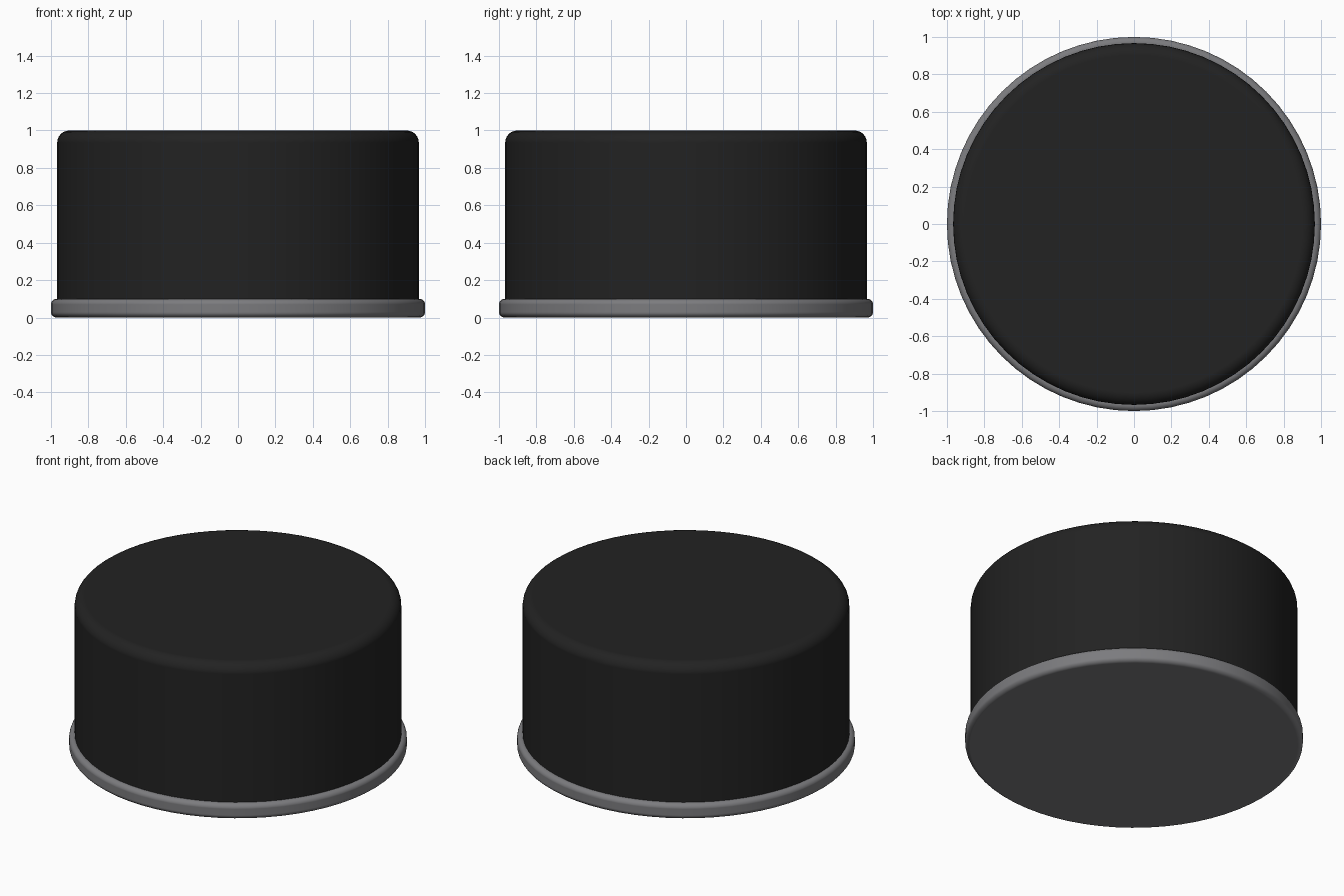
import bpy

cube = bpy.data.objects.get("Cube")
if cube:
    bpy.data.objects.remove(cube, do_unlink=True)


def make_material(name, rgb):
    mat = bpy.data.materials.new(name)
    mat.use_nodes = True
    color = (*rgb, 1.0)
    mat.diffuse_color = color
    mat.node_tree.nodes["Principled BSDF"].inputs["Base Color"].default_value = color
    return mat


def rounded_disc(name, radius, bottom, top, rounding, mat):
    """Smooth cylinder standing between two heights, with rounded rims."""
    bpy.ops.mesh.primitive_cylinder_add(
        vertices=64, radius=radius, depth=top - bottom,
        location=(0, 0, (bottom + top) / 2))
    obj = bpy.context.object
    obj.name = name
    obj.data.materials.append(mat)
    bpy.ops.object.shade_smooth()
    bevel = obj.modifiers.new("rounded_rims", "BEVEL")
    bevel.width = rounding
    bevel.segments = 6
    bevel.limit_method = "ANGLE"
    bevel.angle_limit = 0.7
    bevel.harden_normals = True
    return obj


black = make_material("matte_black", (0.016, 0.016, 0.016))
grey = make_material("mid_grey", (0.2, 0.2, 0.21))

# Thin base flange
rounded_disc("base_flange", 1.0, 0.0, 0.1, 0.03, grey)

# Main drum, its lower rim sunk into the flange
rounded_disc("drum_body", 0.967, 0.02, 1.0, 0.065, black)
